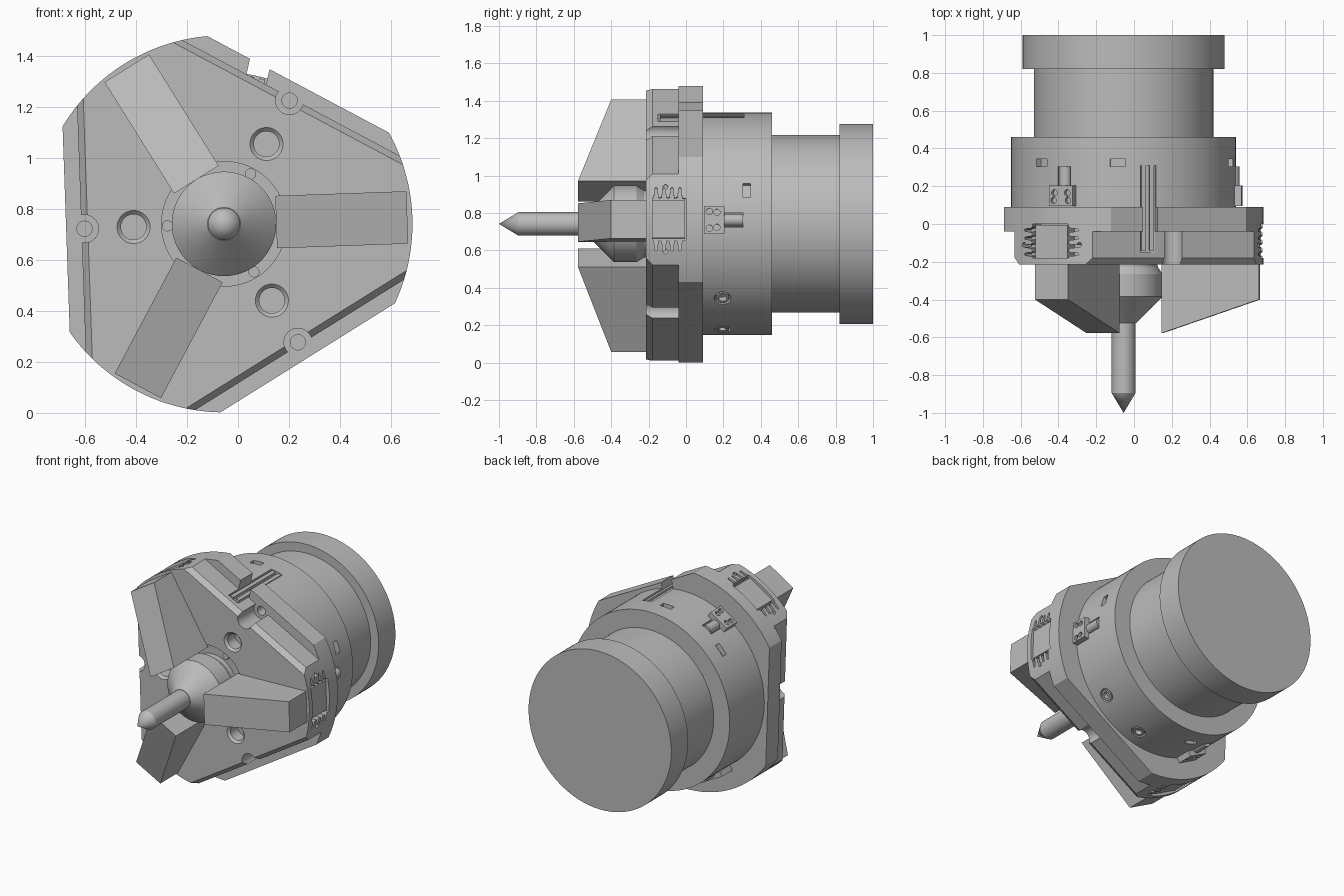
import bpy, bmesh, math
from mathutils import Matrix, Vector

if "Cube" in bpy.data.objects:
    bpy.data.objects.remove(bpy.data.objects["Cube"])

steel = bpy.data.materials.new("plain_steel_grey")
steel.use_nodes = True
GREY = (0.5, 0.5, 0.5, 1)
steel.diffuse_color = GREY
steel.node_tree.nodes["Principled BSDF"].inputs["Base Color"].default_value = GREY

AXIS = Matrix.Translation((-0.055, 0, 0.742))
JAWS = (2, 122, 242)      # bearings of the jaws
FLATS = (62, 182, 302)    # bearings of the flat sides
RIM = 0.74


def frame(angle):
    """Local x is radial, y runs along the spindle, z is tangential."""
    return AXIS @ Matrix.Rotation(-math.radians(angle), 4, 'Y')


def finish(name, bm, angle=0):
    bmesh.ops.recalc_face_normals(bm, faces=bm.faces)
    bm.transform(frame(angle))
    mesh = bpy.data.meshes.new(name)
    bm.to_mesh(mesh)
    bm.free()
    mesh.materials.append(steel)
    ob = bpy.data.objects.new(name, mesh)
    bpy.context.collection.objects.link(ob)
    return ob


def box(name, angle, r, y, t):
    bm = bmesh.new()
    bmesh.ops.create_cube(bm, size=1)
    for v in bm.verts:
        v.co = [(lo + hi) / 2 + c * (hi - lo) for c, (lo, hi) in zip(v.co, (r, y, t))]
    return finish(name, bm, angle)


def lathe(name, profile, angle=0, offset=0, seg=96):
    """Revolve (radius, y) points about an axis parallel to the spindle."""
    bm = bmesh.new()
    verts = [bm.verts.new((r, y, 0)) for r, y in profile]
    edges = [bm.edges.new(p) for p in zip(verts, verts[1:])]
    bmesh.ops.spin(bm, geom=verts + edges, axis=(0, 1, 0), cent=(0, 0, 0),
                   angle=math.tau, steps=seg)
    bmesh.ops.remove_doubles(bm, verts=bm.verts, dist=1e-5)
    bmesh.ops.translate(bm, verts=bm.verts, vec=(offset, 0, 0))
    return finish(name, bm, angle)


def disc(name, radius, y0, y1, angle=0, offset=0, seg=96):
    return lathe(name, [(0, y0), (radius, y0), (radius, y1), (0, y1)], angle, offset, seg)


def radial_pin(name, angle, radius, r, y, t=0):
    """Cylinder pointing outwards from the spindle."""
    bm = bmesh.new()
    bmesh.ops.create_cone(bm, cap_ends=True, segments=24, radius1=radius, radius2=radius,
                          depth=r[1] - r[0],
                          matrix=Matrix.Translation((sum(r) / 2, y, t))
                          @ Matrix.Rotation(math.pi / 2, 4, 'Y'))
    return finish(name, bm, angle)


def prism(name, angle, points, step):
    """Extrude a closed outline by a step vector."""
    bm = bmesh.new()
    face = bm.faces.new([bm.verts.new(p) for p in points])
    new = bmesh.ops.extrude_face_region(bm, geom=[face])["geom"]
    bmesh.ops.translate(bm, vec=step, verts=[g for g in new if isinstance(g, bmesh.types.BMVert)])
    return finish(name, bm, angle)


def slice_flats(ob, dist, y=0, slope=0):
    """Cut three flats; slope moves the cut inwards towards the front."""
    bm = bmesh.new()
    bm.from_mesh(ob.data)
    for a in FLATS:
        m = frame(a)
        cut = bmesh.ops.bisect_plane(bm, geom=bm.verts[:] + bm.edges[:] + bm.faces[:],
                                     plane_co=m @ Vector((dist, y, 0)),
                                     plane_no=m.to_3x3() @ Vector((1, -slope, 0)),
                                     clear_outer=True)
        bmesh.ops.edgeloop_fill(bm, edges=[e for e in cut["geom_cut"]
                                           if isinstance(e, bmesh.types.BMEdge)])
    bmesh.ops.recalc_face_normals(bm, faces=bm.faces)
    bm.to_mesh(ob.data)
    bm.free()


def carve(ob, cutters):
    bpy.context.view_layer.objects.active = ob
    for c in cutters:
        c.hide_render = True
        mod = ob.modifiers.new("cut", 'BOOLEAN')
        mod.operation, mod.solver, mod.object = 'DIFFERENCE', 'EXACT', c
        bpy.ops.object.modifier_apply(modifier=mod.name)


# Chuck body: rear plate and stepped front body
plate = disc("rear_plate", RIM, -0.04, 0.09, seg=144)
slice_flats(plate, 0.62)
body = disc("front_body", RIM, -0.215, -0.03, seg=144)
slice_flats(body, 0.56)
slice_flats(body, 0.535, -0.215, 0.7)

# Stepped housing behind the plate
drum = disc("drum", 0.595, 0.08, 0.46, seg=128)
disc("neck", 0.475, 0.45, 0.83, seg=128)
disc("rear_flange", 0.535, 0.82, 1.0, seg=128)

body_cuts, plate_cuts, drum_cuts = [], [], []
body_cuts.append(disc("hub_bore", 0.245, -0.3, -0.19))

# Bolt holes on the front face and edge notches
for a in FLATS:
    body_cuts.append(lathe("bolt_hole", [(0, -0.22), (0.07, -0.22), (0.05, -0.2),
                                         (0.05, -0.12), (0, -0.12)], a, 0.355, 32))
    body_cuts.append(disc("edge_notch", 0.055, -0.3, 0, a, 0.548, 32))
    plate_cuts.append(disc("notch_hole", 0.03, -0.1, 0.03, a, 0.548, 24))
    disc("hub_screw", 0.022, -0.205, -0.18, a, 0.222, 16)

# Toothed jaw slots in the rim
TEETH = 4
pitch = 0.17 / TEETH
side = [(-0.18, 0.11)]
for i in range(TEETH):
    y = -0.175 + i * pitch
    side += [(y + pitch * f, w) for f, w in ((0.1, 0.12), (0.2, 0.165), (0.35, 0.172),
                                             (0.5, 0.165), (0.6, 0.12), (0.75, 0.112))]
side.append((0, 0.11))
outline = [(0.65, y, w) for y, w in side] + [(0.65, y, -w) for y, w in reversed(side)]
for a in JAWS:
    slot = prism("toothed_slot", a, outline, (0.2, 0, 0))
    body_cuts.append(slot)
    plate_cuts.append(slot)
    for t in (-0.172, 0.172):
        body_cuts.append(radial_pin("rim_hole", a, 0.013, (0.66, 0.8), -0.11, t))

# Cable groove across one flat
groove = box("groove_cut", 77.4, (0.568, 0.8), (-0.15, 0.31), (-0.042, 0.042))
body_cuts.append(groove)
plate_cuts.append(groove)
drum_cuts.append(groove)
for t in (-0.022, 0.022):
    box("groove_rod", 77.4, (0.56, 0.588), (-0.14, 0.31), (t - 0.012, t + 0.012))

# Windows, ports and sensor recesses in the drum
for a in (17.5, 93, 137, 257):
    drum_cuts.append(box("window", a, (0.56, 0.65), (0.305, 0.345), (-0.04, 0.04)))
for a in (-42, -72):
    drum_cuts.append(radial_pin("port", a, 0.045, (0.57, 0.65), 0.195))
    collar = radial_pin("port_collar", a, 0.036, (0.55, 0.593), 0.195)
    carve(collar, [radial_pin("port_bore", a, 0.022, (0.562, 0.65), 0.195)])
    drum_cuts.append(bpy.data.objects["port_bore"])
    bpy.data.objects["port_bore"].name = "port_bore_cut"
for a in JAWS:
    drum_cuts.append(box("rod_recess", a, (0.565, 0.65), (0.19, 0.305), (-0.04, 0.04)))

carve(body, body_cuts)
carve(plate, plate_cuts)
carve(drum, drum_cuts)

for a in JAWS:
    # Clamping jaw with sloped front and its sliding base
    prism("jaw", a, [(0.205, -0.21, -0.103), (0.205, -0.578, -0.103),
                     (0.72, -0.4, -0.103), (0.72, -0.21, -0.103)], (0, 0, 0.206))
    box("jaw_base", a, (0.6, 0.72), (-0.22, -0.005), (-0.1, 0.1))
    # Sensor block with its rod
    sensor = box("sensor_block", a, (0.56, 0.628), (0.095, 0.205), (-0.072, 0.072))
    carve(sensor, [radial_pin("sensor_hole", a, 0.017, (0.61, 0.7), y, t)
                   for y, t in ((0.125, 0.045), (0.165, 0.04), (0.165, -0.04), (0.125, -0.045))])
    bm = bmesh.new()
    bmesh.ops.create_cone(bm, cap_ends=True, segments=24, radius1=0.033, radius2=0.033, depth=0.12,
                          matrix=Matrix.Translation((0.582, 0.245, 0))
                          @ Matrix.Rotation(math.pi / 2, 4, 'X'))
    finish("sensor_rod", bm, a)

# Central hub and pointed spindle
lathe("hub", [(0, -0.18), (0.18, -0.18), (0.18, -0.225), (0.205, -0.265), (0.205, -0.385),
              (0.065, -0.525), (0, -0.525)])
lathe("centre_pin", [(0, -0.5), (0.063, -0.5), (0.063, -0.895), (0, -1.0)], seg=48)

# Drop the cutters, then smooth the round faces
for ob in list(bpy.context.collection.objects):
    if ob.hide_render and ob.type == 'MESH':
        bpy.data.objects.remove(ob)
    elif ob.type == 'MESH':
        bpy.ops.object.select_all(action='DESELECT')
        ob.select_set(True)
        bpy.context.view_layer.objects.active = ob
        bpy.ops.object.shade_smooth_by_angle(angle=math.radians(25))
